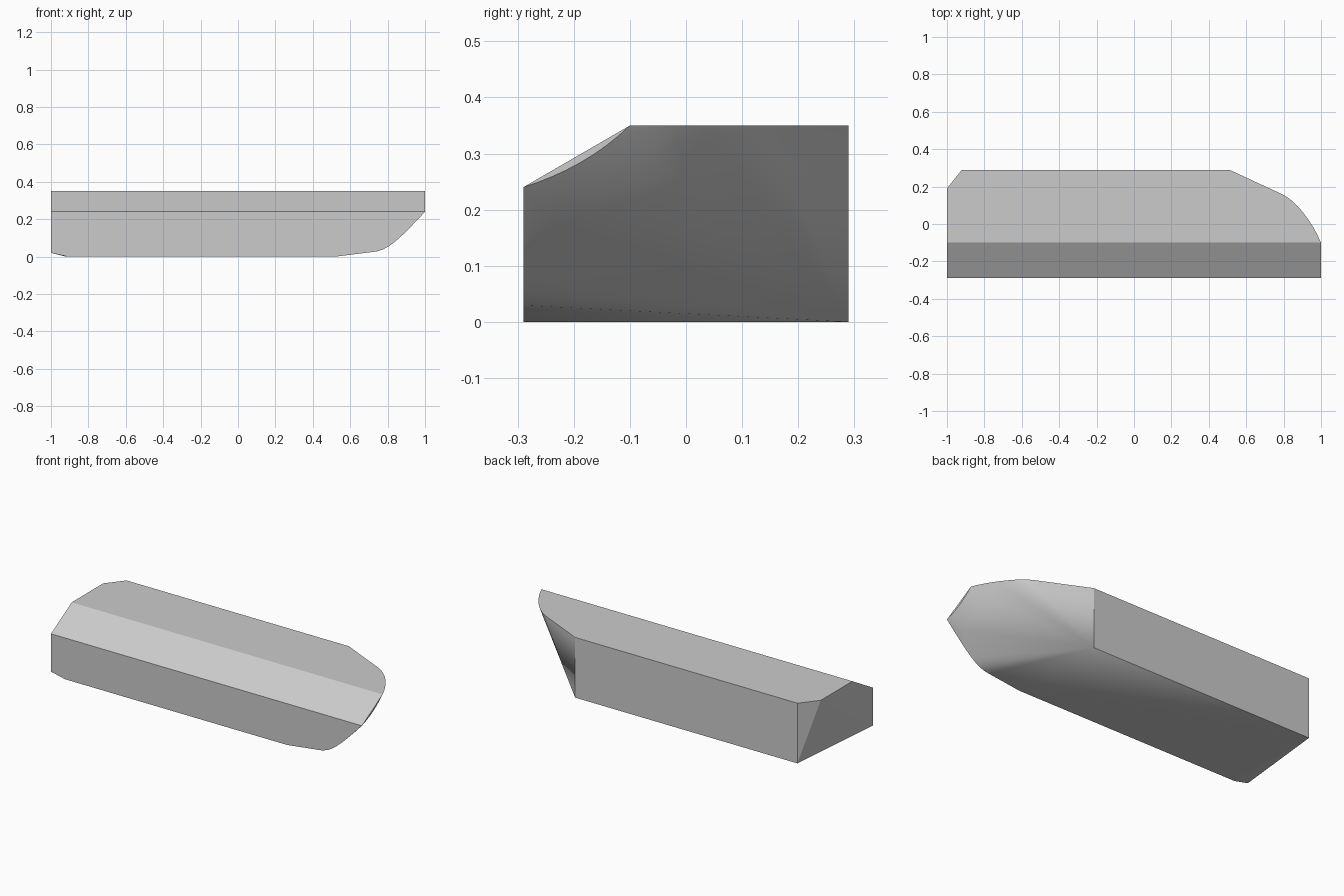
import bpy
import bmesh
import math
from mathutils import Vector
from mathutils.geometry import interpolate_bezier

cube = bpy.data.objects.get("Cube")
if cube:
    bpy.data.objects.remove(cube, do_unlink=True)

TOP, BACK, FRONT, SLOPE_Y, SLOPE_Z = 0.35, 0.29, -0.29, -0.10, 0.24


def curve(points, steps=9):
    return interpolate_bezier(*[Vector(p) for p in points], steps)


# Squared end: nearly flat cap with a clipped back corner and lower edge
square_end = [
    (-0.92, BACK, 0), (-0.92, BACK, TOP), (-1, 0.19, TOP),
    (-1, SLOPE_Y, TOP), (-1, FRONT, SLOPE_Z),
    (-1, FRONT, 0.02), (-0.91, FRONT, 0),
]

# Rounded end: fan from the lower back corner to three curved edges
round_end = [(0.51, BACK, 0), (0.51, BACK, TOP), (0.52, FRONT, 0)]
round_end += curve([(0.79, 0.16, TOP), (0.86, 0.13, TOP),
                    (0.95, 0.02, TOP), (1, SLOPE_Y, TOP)])
round_end += curve([(0.72, FRONT, 0.025), (0.80, FRONT, 0.03),
                    (0.86, FRONT, 0.09), (1, FRONT, SLOPE_Z)])
round_end += curve([(1, SLOPE_Y, TOP), (1, -0.155, 0.297),
                    (1, -0.22, 0.262), (1, FRONT, SLOPE_Z)])
# Slight swell of the fan just behind the tip
round_end += curve([(0.945, 0, TOP), (0.94, -0.06, 0.27),
                    (0.94, -0.16, 0.2), (0.935, FRONT, 0.165)])[1:-1]

# Closed faceted block spanning both ends
bm = bmesh.new()
for point in square_end + round_end:
    bm.verts.new(point)
bmesh.ops.remove_doubles(bm, verts=bm.verts[:], dist=0.001)
bmesh.ops.convex_hull(bm, input=bm.verts[:])
bmesh.ops.delete(bm, geom=[v for v in bm.verts if not v.link_faces], context='VERTS')
bmesh.ops.dissolve_limit(bm, angle_limit=math.radians(0.3),
                         verts=bm.verts[:], edges=bm.edges[:])
bmesh.ops.recalc_face_normals(bm, faces=bm.faces[:])
mesh = bpy.data.meshes.new("shaped_block")
bm.to_mesh(mesh)
bm.free()

block = bpy.data.objects.new("shaped_block", mesh)
bpy.context.collection.objects.link(block)

# Single plain grey
grey = bpy.data.materials.new("light_grey")
grey.use_nodes = True
colour = (0.6, 0.6, 0.6, 1)
grey.diffuse_color = colour
grey.node_tree.nodes["Principled BSDF"].inputs["Base Color"].default_value = colour
mesh.materials.append(grey)

# Smooth the rounded fan while keeping hard edges
bpy.ops.object.select_all(action='DESELECT')
block.select_set(True)
bpy.context.view_layer.objects.active = block
bpy.ops.object.shade_smooth_by_angle(angle=math.radians(12))
